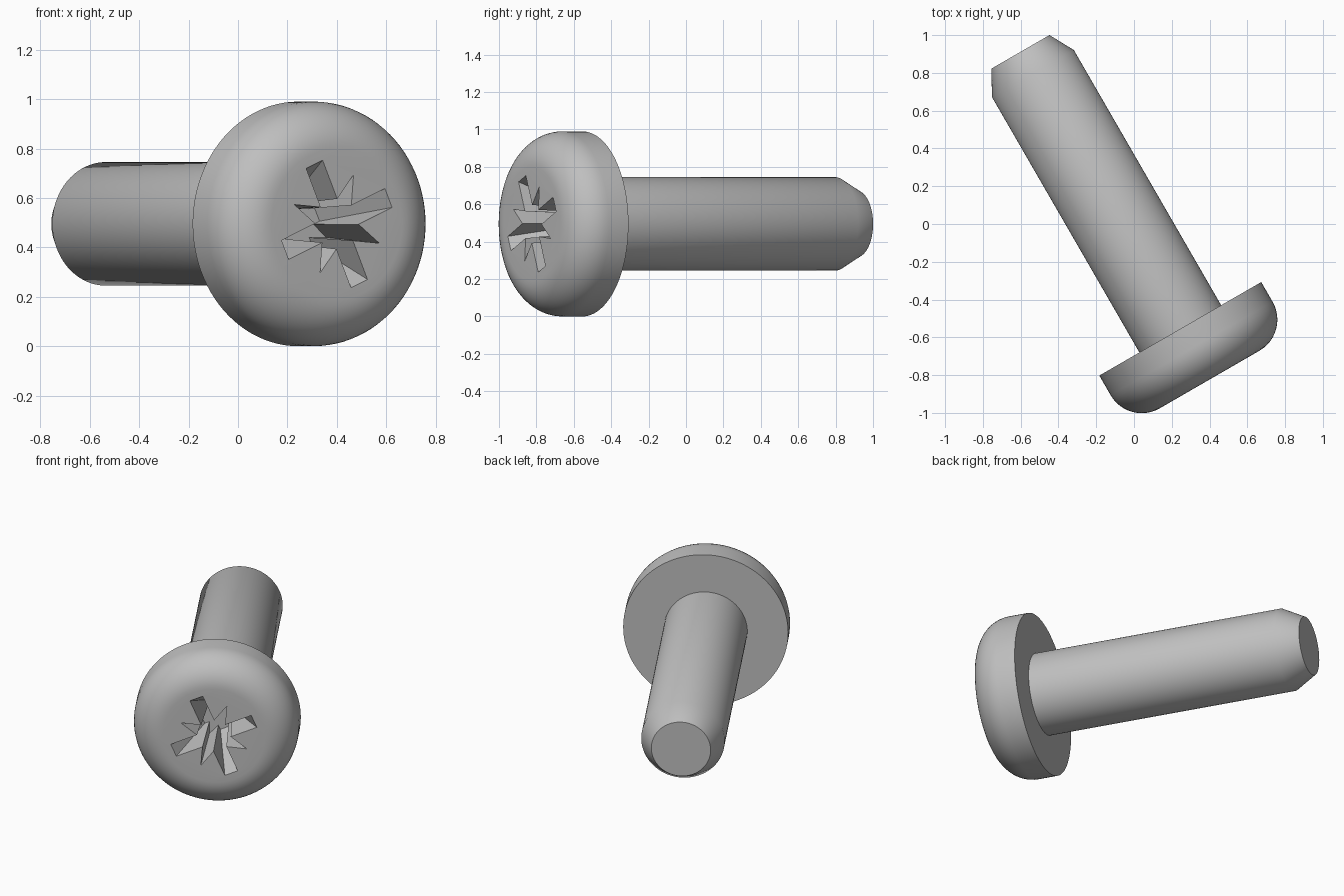
import bpy, bmesh
from math import sin, cos, pi, radians
from mathutils import Matrix, Vector

if "Cube" in bpy.data.objects:
    bpy.data.objects.remove(bpy.data.objects["Cube"], do_unlink=True)

steel = bpy.data.materials.new("grey_steel")
steel.use_nodes = True
colour = (0.52, 0.52, 0.52, 1)
steel.diffuse_color = colour
steel.node_tree.nodes["Principled BSDF"].inputs["Base Color"].default_value = colour

# Local z runs out of the drive face; local y stays upright
right, up = Vector((cos(pi / 6), sin(pi / 6), 0)), Vector((0, 0, 1))
place = Matrix((right, up, right.cross(up))).transposed().to_4x4()
place.translation = (0.245, -0.555, 0.495)


def make_object(name, bm):
    bmesh.ops.recalc_face_normals(bm, faces=bm.faces)
    mesh = bpy.data.meshes.new(name)
    bm.to_mesh(mesh)
    bm.free()
    mesh.materials.append(steel)
    obj = bpy.data.objects.new(name, mesh)
    bpy.context.collection.objects.link(obj)
    obj.matrix_world = place
    return obj


# Screw body: chamfered shank and rounded pan head, turned around the axis
HEAD_R, HEAD_H, FILLET = 0.495, 0.31, 0.19
profile = [(0, -1.693), (0.178, -1.693), (0.25, -1.56), (0.25, 0), (HEAD_R, 0)]
for i in range(13):
    a = i / 12 * pi / 2
    profile.append((HEAD_R - FILLET + FILLET * cos(a), HEAD_H - FILLET + FILLET * sin(a)))
profile.append((0, HEAD_H))

bm = bmesh.new()
verts = [bm.verts.new((r, 0, z)) for r, z in profile]
edges = [bm.edges.new(pair) for pair in zip(verts, verts[1:])]
bmesh.ops.spin(bm, geom=verts + edges, cent=(0, 0, 0), axis=(0, 0, 1),
               angle=2 * pi, steps=96, use_duplicate=False)
bmesh.ops.remove_doubles(bm, verts=bm.verts, dist=0.0005)
# Merge the flat end fans into single discs
bmesh.ops.dissolve_verts(bm, verts=[v for v in bm.verts if v.co.xy.length < 0.001])
screw = make_object("screw", bm)


# Drive recess: four tapered wings with four narrow spikes between them
def star_ring(bm, z, wing, half_width, notch, spike):
    ring = []
    for k in range(4):
        turn = Matrix.Rotation(radians(23.5) + k * pi / 2, 3, 'Z')
        n, h = radians(24.5), half_width
        points = [(notch * cos(n), -notch * sin(n)), (wing, -h), (wing, h),
                  (notch * cos(n), notch * sin(n)),
                  (spike * cos(pi / 4), spike * sin(pi / 4))]
        ring += [bm.verts.new(turn @ Vector((x, y, z))) for x, y in points]
    return ring


bm = bmesh.new()
top = star_ring(bm, HEAD_H + 0.01, 0.268, 0.042, 0.102, 0.215)
bottom = star_ring(bm, HEAD_H - 0.33, 0.105, 0.034, 0.082, 0.15)
bm.faces.new(top)
bm.faces.new(bottom[::-1])
for i in range(len(top)):
    j = (i + 1) % len(top)
    bm.faces.new((top[i], bottom[i], bottom[j], top[j]))
cutter = make_object("recess_cutter", bm)
cutter.hide_render = True

# Smooth the body, then cut the flat-sided recess
bpy.ops.object.select_all(action='DESELECT')
screw.select_set(True)
bpy.context.view_layer.objects.active = screw
bpy.ops.object.shade_smooth_by_angle(angle=radians(32))
cut = screw.modifiers.new("drive_recess", 'BOOLEAN')
cut.operation = 'DIFFERENCE'
cut.solver = 'EXACT'
cut.object = cutter
bpy.ops.object.modifier_apply(modifier=cut.name)
bpy.data.objects.remove(cutter, do_unlink=True)
